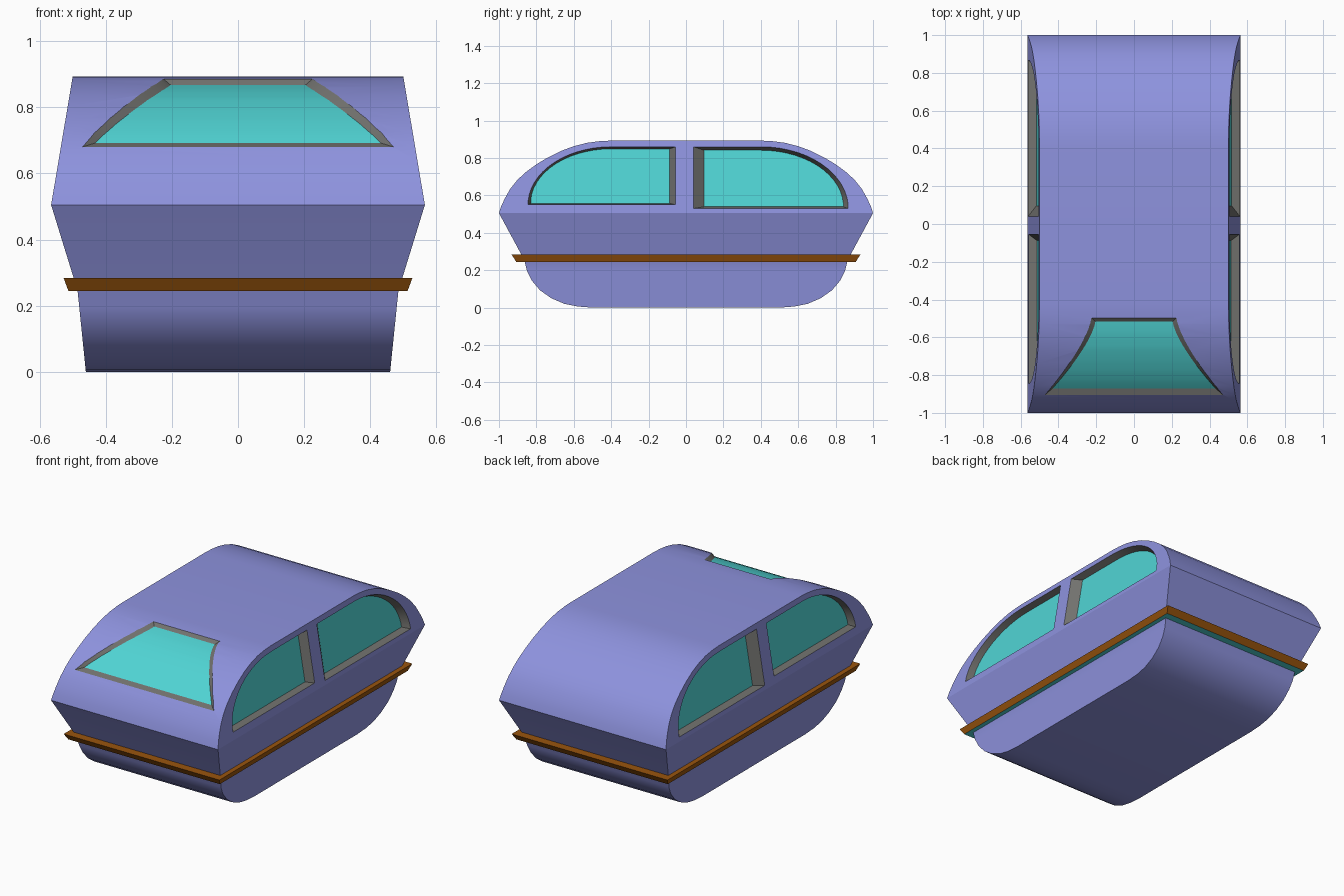
import bpy, bmesh
from math import sin, cos, radians
from mathutils import Vector

if "Cube" in bpy.data.objects:
    bpy.data.objects.remove(bpy.data.objects["Cube"])


def material(name, rgb):
    m = bpy.data.materials.new(name)
    m.diffuse_color = (*rgb, 1)
    m.use_nodes = True
    m.node_tree.nodes["Principled BSDF"].inputs["Base Color"].default_value = m.diffuse_color
    return m


BLUE = material("body_blue", (0.27, 0.29, 0.73))
GREY = material("frame_grey", (0.17, 0.17, 0.16))
TEAL = material("glass_teal", (0.08, 0.66, 0.66))
BROWN = material("trim_brown", (0.32, 0.09, 0.004))


def loft(name, rings, mat):
    """Closed solid through a list of four-point rings."""
    bm = bmesh.new()
    rows = [[bm.verts.new(p) for p in ring] for ring in rings]
    for a, b in zip(rows, rows[1:]):
        for i in range(4):
            j = (i + 1) % 4
            bm.faces.new((a[i], a[j], b[j], b[i]))
    bm.faces.new(rows[0])
    bm.faces.new(rows[-1])
    bmesh.ops.recalc_face_normals(bm, faces=bm.faces)
    me = bpy.data.meshes.new(name)
    bm.to_mesh(me)
    bm.free()
    me.materials.append(mat)
    ob = bpy.data.objects.new(name, me)
    bpy.context.collection.objects.link(ob)
    return ob


def activate(ob):
    bpy.ops.object.select_all(action='DESELECT')
    ob.select_set(True)
    bpy.context.view_layer.objects.active = ob


def rect(x, y, z):
    return [(-x, -y, z), (x, -y, z), (x, y, z), (-x, y, z)]


# Body: half length and height of the side profile, bottom to top
LOWER = [(.50, 0), (.58, .006), (.65, .02), (.72, .05), (.78, .092),
         (.825, .145), (.85, .195), (.862, .245), (.88, .283)]
UPPER = [(1, .505), (.987, .545), (.968, .585), (.94, .635), (.904, .68),
         (.86, .722), (.80, .766), (.74, .802), (.67, .837), (.60, .863),
         (.53, .881), (.46, .890), (.40, .893)]


def half_width(z):
    if z <= .245:
        return .46 + .102 * z
    if z <= .505:
        return .485 + (z - .245) * .308
    return .565 - (z - .505) * .168


body = loft("body", [rect(half_width(z), y, z) for y, z in LOWER + UPPER], BLUE)
body.data.materials.append(GREY)


def window(name, rows):
    """rows: (outer_a, outer_b, inner_a, inner_b). Cuts a bevelled recess and adds the pane."""
    def rings(t0, t1):
        return [[a.lerp(c, t0), b.lerp(d, t0), b.lerp(d, t1), a.lerp(c, t1)]
                for a, b, c, d in rows]
    cutter = loft(name + "_cutter", rings(-.5, 1), GREY)
    cutter.hide_render = True
    mod = body.modifiers.new(name, 'BOOLEAN')
    mod.operation = 'DIFFERENCE'
    mod.solver = 'EXACT'
    mod.material_mode = 'TRANSFER'
    mod.object = cutter
    activate(body)
    bpy.ops.object.modifier_apply(modifier=mod.name)
    bpy.data.objects.remove(cutter)
    pane = loft(name + "_glass", rings(.93, 1.15), TEAL)
    activate(pane)
    bpy.ops.object.shade_smooth_by_angle(angle=radians(22))


# Side windows: straight at the pillar, quarter ellipse at the far end
def side_outline(sx, sy, y0, y1, zb, zt, depth):
    yc, pairs = .40, []
    angles = [90 - 86 * i / 14 for i in range(15)]
    stations = [(y0, zt)] + [(yc + (y1 - yc) * cos(radians(a)),
                              zb + (zt - zb) * sin(radians(a))) for a in angles]
    for y, z in stations:
        pairs.append([Vector((sx * (half_width(h) - depth), sy * y, h)) for h in (zb, z)])
    return pairs


for sx, side in ((1, "right"), (-1, "left")):
    for sy, end, outer, inner in (
            (-1, "front", (.055, .845, .55, .86), (.09, .83, .558, .848)),
            (1, "rear", (.04, .868, .53, .86), (.10, .84, .54, .84))):
        o = side_outline(sx, sy, *outer, 0)
        n = side_outline(sx, sy, *inner, .045)
        window(f"{side}_{end}_window", [a + b for a, b in zip(o, n)])


# Windscreen: follows the curved nose
def roof_z(y):
    for (y0, z0), (y1, z1) in zip(UPPER, UPPER[1:]):
        if y1 <= y <= y0:
            return z0 + (z1 - z0) * (y0 - y) / (y0 - y1)
    return UPPER[-1][1]


def screen_outline(y0, y1, w0, w1, depth, n=14):
    pairs = []
    for i in range(n + 1):
        t = i / n
        y = y0 + (y1 - y0) * t
        slope = (roof_z(y - .03) - roof_z(y + .03)) / .06
        p = Vector((0, -y, roof_z(y))) - depth * Vector((0, -slope, 1)).normalized()
        w = w1 + (w0 - w1) * (1 - t) ** 1.4
        pairs.append([p + Vector((-w, 0, 0)), p + Vector((w, 0, 0))])
    return pairs


o = screen_outline(.904, .497, .47, .225, 0)
n = screen_outline(.878, .52, .428, .203, .016)
window("windscreen", [a + b for a, b in zip(o, n)])

activate(body)
bpy.ops.object.shade_smooth_by_angle(angle=radians(22))

# Trim belt around the hull, with a teal underside
belt = loft("belt", [rect(.513, .908, .245), rect(.527, .932, .283)], BROWN)
belt.data.materials.append(TEAL)
for f in belt.data.polygons:
    if f.normal.z < -.9:
        f.material_index = 1
